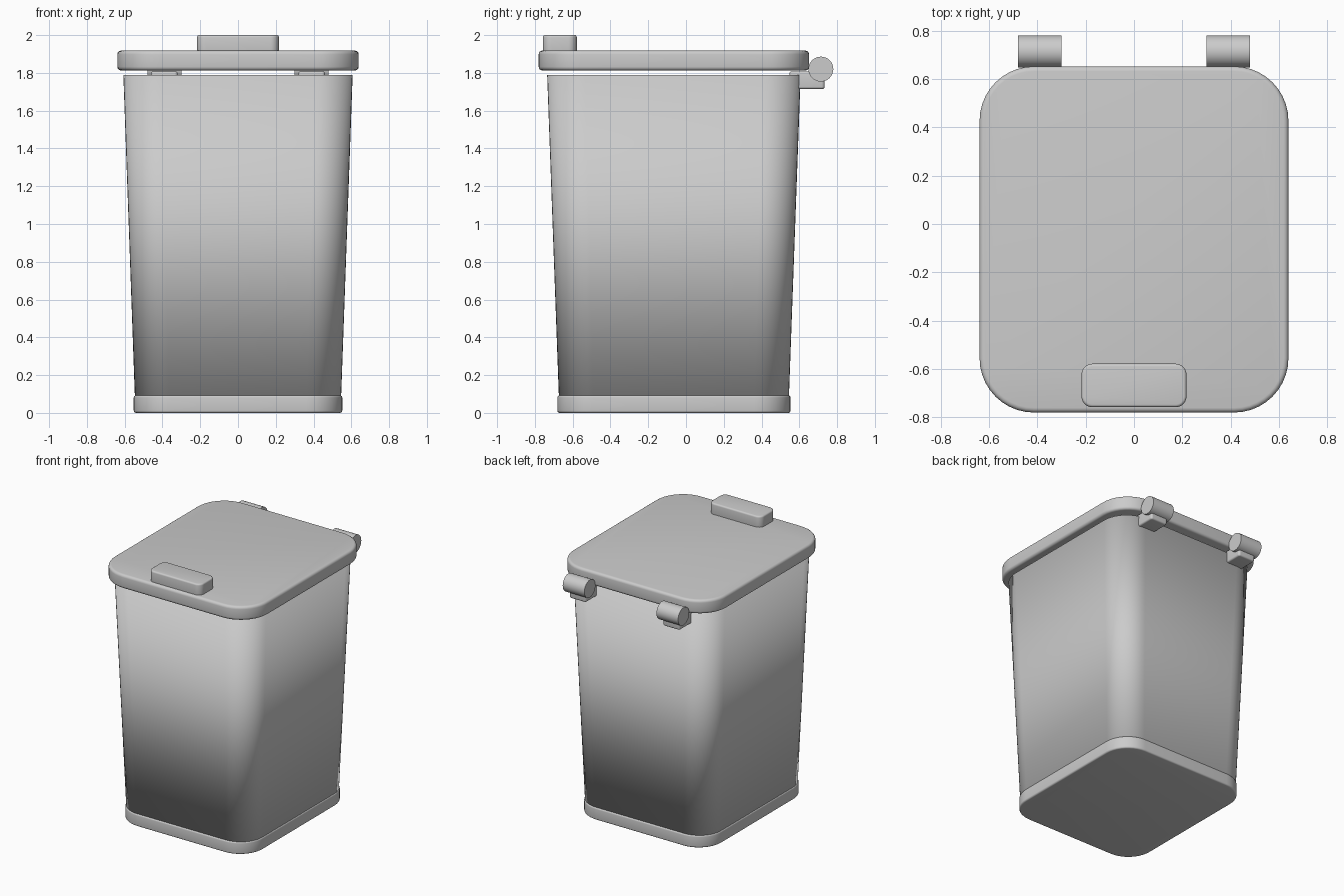
import bpy, bmesh, math

if "Cube" in bpy.data.objects:
    bpy.data.objects.remove(bpy.data.objects["Cube"])

CY = -0.064  # centre line of the bin in y; the hinges stick out behind


def outline(hx, hy, r, seg=10):
    """Rounded rectangle points, counter-clockwise."""
    pts = []
    for k, (sx, sy) in enumerate([(1, 1), (-1, 1), (-1, -1), (1, -1)]):
        for i in range(seg + 1):
            a = math.pi / 2 * (k + i / seg)
            pts.append((sx * (hx - r) + r * math.cos(a),
                        sy * (hy - r) + r * math.sin(a)))
    return pts


def loft(name, cx, cy, rings, smooth_all=False):
    """Skin rounded rectangles given as (half x, half y, radius, z) and cap the ends."""
    bm = bmesh.new()
    loops = [[bm.verts.new((cx + x, cy + y, z)) for x, y in outline(hx, hy, r)]
             for hx, hy, r, z in rings]
    n = len(loops[0])
    for lo, hi in zip(loops, loops[1:]):
        for i in range(n):
            j = (i + 1) % n
            bm.faces.new((lo[i], lo[j], hi[j], hi[i]))
    bm.faces.new(loops[0][::-1])
    bm.faces.new(loops[-1])
    me = bpy.data.meshes.new(name)
    bm.to_mesh(me)
    bm.free()
    ob = bpy.data.objects.new(name, me)
    bpy.context.collection.objects.link(ob)
    finish(ob, math.pi if smooth_all else math.radians(35))
    return ob


def finish(ob, angle):
    bpy.ops.object.select_all(action='DESELECT')
    ob.select_set(True)
    bpy.context.view_layer.objects.active = ob
    if angle >= math.pi:
        bpy.ops.object.shade_smooth()
    else:
        bpy.ops.object.shade_smooth_by_angle(angle=angle)


def slab(name, cx, cy, hx, hy, r, z0, z1, b, steps=4):
    """Rounded plate with rolled top and bottom edges."""
    roll = [(b * (1 - math.sin(math.pi / 2 * i / steps)),
             b * (1 - math.cos(math.pi / 2 * i / steps))) for i in range(steps + 1)]
    rings = [(hx - h, hy - h, r - h, z0 + d) for d, h in reversed(
        [(d, h) for d, h in roll])]
    rings += [(hx - h, hy - h, r - h, z1 - d) for d, h in roll]
    return loft(name, cx, cy, rings)


# Tapered bin body, fully smooth shaded
loft("bin_body", 0, CY, [(0.543, 0.606, 0.18, 0.003), (0.607, 0.671, 0.2, 1.79)], True)

# Foot band, lid and lid handle
slab("base_band", 0, CY, 0.552, 0.617, 0.19, 0.0, 0.093, 0.012)
slab("lid", 0, CY, 0.639, 0.716, 0.225, 1.813, 1.918, 0.02)
slab("lid_handle", 0, -0.668, 0.217, 0.09, 0.045, 1.90, 2.0, 0.012)

# Hinge brackets and barrels, one pair per side
for side, sx in (("left", -1), ("right", 1)):
    slab("hinge_bracket_" + side, sx * 0.39, 0.641, 0.07, 0.093, 0.016,
         1.715, 1.808, 0.012)
    bpy.ops.mesh.primitive_cylinder_add(vertices=32, radius=0.066, depth=0.18,
                                        location=(sx * 0.39, 0.714, 1.82),
                                        rotation=(0, math.pi / 2, 0))
    barrel = bpy.context.object
    barrel.name = "hinge_barrel_" + side
    finish(barrel, math.radians(35))
